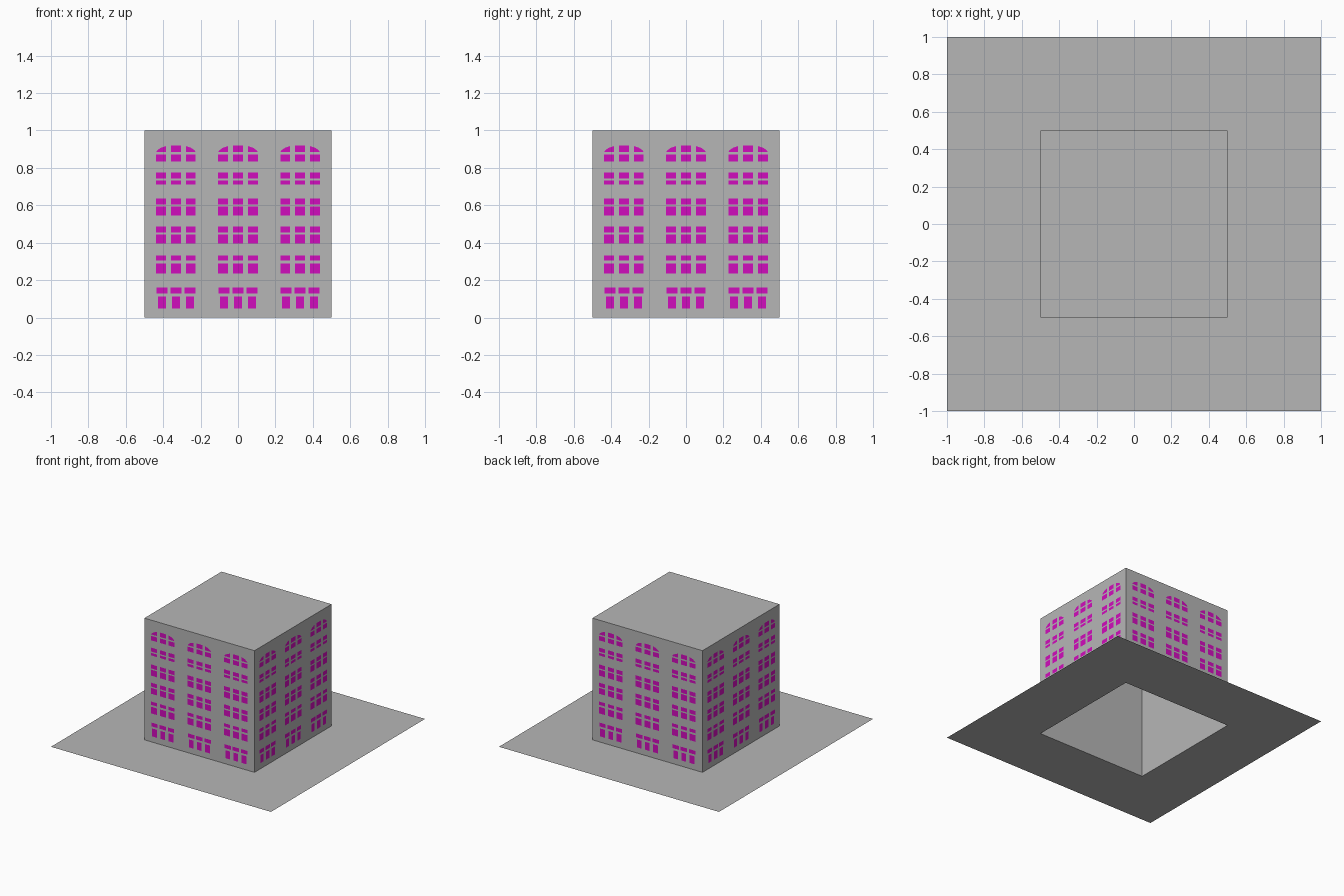
import bpy, bmesh, math
from mathutils import Matrix, Vector

if "Cube" in bpy.data.objects:
    bpy.data.objects.remove(bpy.data.objects["Cube"])


def material(name, rgb):
    m = bpy.data.materials.new(name)
    m.diffuse_color = (*rgb, 1)
    m.use_nodes = True
    m.node_tree.nodes["Principled BSDF"].inputs["Base Color"].default_value = m.diffuse_color
    return m


GREY = material("plain grey", (0.47, 0.47, 0.47))
MAGENTA = material("magenta glass", (0.64, 0.004, 0.51))


def finish(bm, name, mat):
    mesh = bpy.data.meshes.new(name)
    bm.to_mesh(mesh)
    bm.free()
    mesh.materials.append(mat)
    obj = bpy.data.objects.new(name, mesh)
    bpy.context.collection.objects.link(obj)
    return obj


# Building shell: a unit cube, open at the bottom
bm = bmesh.new()
bmesh.ops.create_cube(bm, size=1, matrix=Matrix.Translation((0, 0, 0.5)))
bottom = [f for f in bm.faces if f.normal.z < -0.9]
bmesh.ops.delete(bm, geom=bottom, context='FACES_ONLY')
finish(bm, "building_shell", GREY)

# Pavement: flat square ring around the building
bm = bmesh.new()
corners = [(-1, -1), (1, -1), (1, 1), (-1, 1)]
outer = [bm.verts.new((x, y, 0)) for x, y in corners]
inner = [bm.verts.new((x / 2, y / 2, 0)) for x, y in corners]
for i in range(4):
    j = (i + 1) % 4
    bm.faces.new((outer[i], outer[j], inner[j], inner[i]))
finish(bm, "pavement", GREY)


# Window panes as (x, z) outlines around one bay centre
def rect(x0, x1, z0, z1):
    return [(x0, z0), (x1, z0), (x1, z1), (x0, z1)]


def three(half, inside, outside, z0, z1):
    return [rect(-outside, -inside, z0, z1), rect(-half, half, z0, z1),
            rect(inside, outside, z0, z1)]


panes = []
# ordinary floors: upper and lower strip of panes
for z0, z1 in [(0.835, 0.872), (0.743, 0.775), (0.711, 0.732),
               (0.604, 0.637), (0.545, 0.594), (0.455, 0.487),
               (0.396, 0.444), (0.305, 0.332), (0.235, 0.289)]:
    panes += three(0.027, 0.053, 0.106, z0, z1)
# ground floor: wide transoms over narrow doors
panes += three(0.03, 0.046, 0.104, 0.129, 0.16)
panes += three(0.021, 0.053, 0.096, 0.048, 0.113)
# arched tops
arch = [(0.053, 0.884), (0.106, 0.884), (0.1, 0.894), (0.08, 0.908), (0.053, 0.917)]
panes.append(rect(-0.027, 0.027, 0.884, 0.92))
panes += [arch, [(-x, z) for x, z in reversed(arch)]]

# Same glazing on all four sides, set just proud of the wall
for side, name in enumerate(("front", "right", "back", "left")):
    turn = Matrix.Rotation(side * math.pi / 2, 3, 'Z')
    bm = bmesh.new()
    for cx in (-0.332, 0, 0.332):
        for outline in panes:
            bm.faces.new([bm.verts.new(turn @ Vector((cx + x, -0.502, z)))
                          for x, z in outline])
    finish(bm, name + "_windows", MAGENTA)
